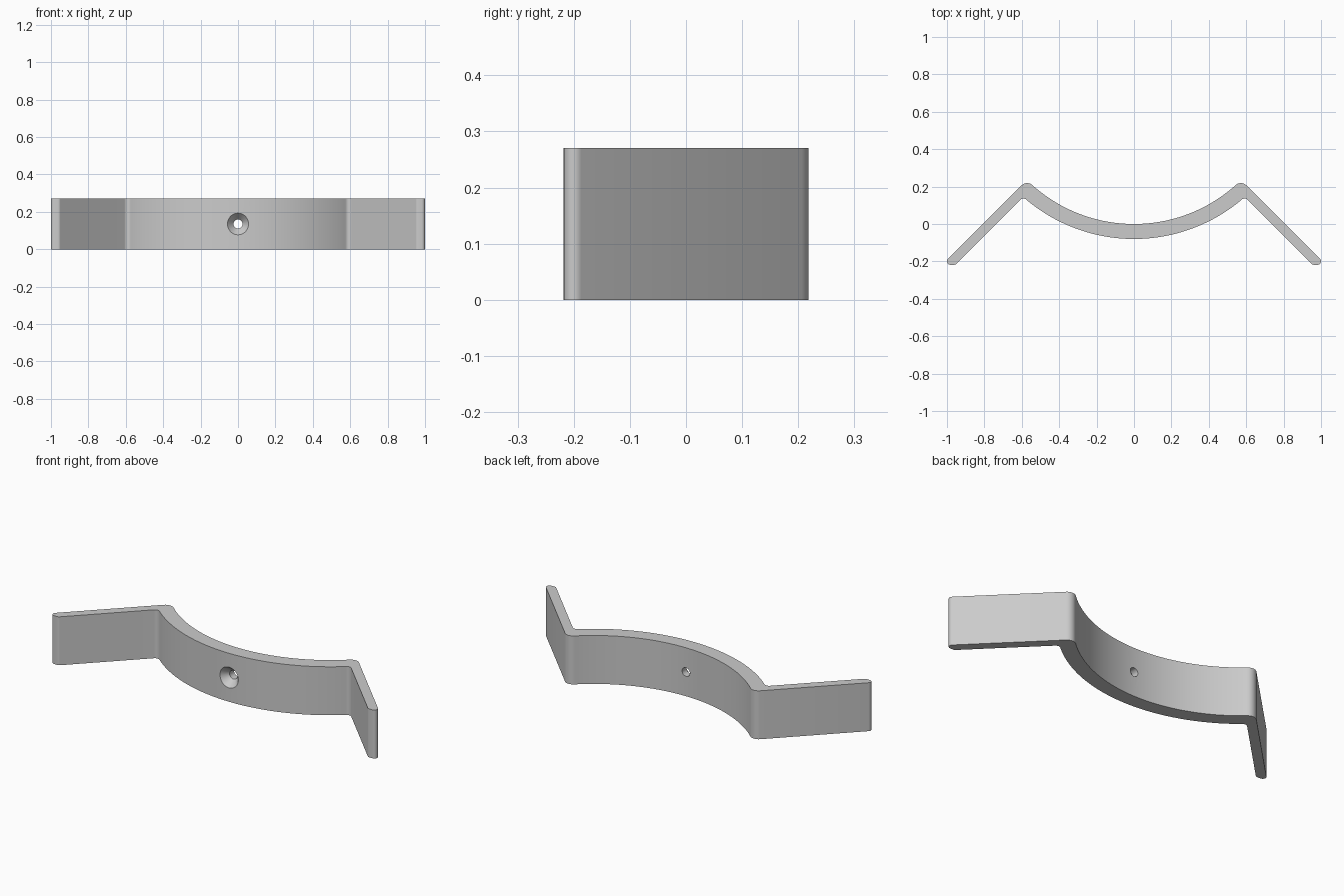
import bpy, bmesh
from math import sin, cos, asin, pi, tan
from mathutils import Vector, Matrix

cube = bpy.data.objects.get("Cube")
if cube:
    bpy.data.objects.remove(cube, do_unlink=True)

HEIGHT = 0.27
CENTRE_Y = 0.814          # centre of the curved middle
R_BACK, R_FRONT = 0.814, 0.894

grey = bpy.data.materials.new("plain grey")
grey.use_nodes = True
grey.diffuse_color = (0.6, 0.6, 0.6, 1)
grey.node_tree.nodes["Principled BSDF"].inputs["Base Color"].default_value = (0.6, 0.6, 0.6, 1)


def make_object(name, bm):
    bmesh.ops.recalc_face_normals(bm, faces=bm.faces)
    mesh = bpy.data.meshes.new(name)
    bm.to_mesh(mesh)
    bm.free()
    mesh.materials.append(grey)
    obj = bpy.data.objects.new(name, mesh)
    bpy.context.collection.objects.link(obj)
    return obj


def arc(radius, x_end, n=28):
    """Points on the curved middle from x = 0 out to x_end."""
    end = asin(x_end / radius)
    return [Vector((radius * sin(end * i / n), CENTRE_Y - radius * cos(end * i / n)))
            for i in range(n + 1)]


def fillet(before, corner, after, radius, n=8):
    """Round a corner of the outline with a circular arc."""
    a, b = (before - corner).normalized(), (after - corner).normalized()
    half = a.angle(b) / 2
    start = corner + a * radius / tan(half)
    centre = corner + (a + b).normalized() * radius / sin(half)
    sweep = pi - 2 * half
    spoke = start - centre
    side = -a                       # travel direction at the start
    return [centre + spoke * cos(sweep * i / n) + side * radius * sin(sweep * i / n)
            for i in range(n + 1)]


# Corners of the right half of the outline
back_arc = arc(R_BACK, 0.538)
front_arc = arc(R_FRONT, 0.568)
apex = Vector((0.572, 0.236))
crotch = Vector((0.592, 0.145))
tip = Vector((1.026, -0.218))
heel = Vector((0.955, -0.218))

half = (back_arc
        + fillet(back_arc[-1], apex, tip, 0.043)
        + fillet(apex, tip, heel, 0.0184)
        + fillet(tip, heel, crotch, 0.018)
        + fillet(heel, crotch, front_arc[-1], 0.024)
        + front_arc[::-1])
outline = half + [Vector((-p.x, p.y)) for p in half[-2:0:-1]]

# Bent strap: outline extruded upwards
bm = bmesh.new()
face = bm.faces.new([bm.verts.new((p.x, p.y, 0)) for p in outline])
top = bmesh.ops.extrude_face_region(bm, geom=[face])["geom"]
bmesh.ops.translate(bm, vec=(0, 0, HEIGHT),
                    verts=[v for v in top if isinstance(v, bmesh.types.BMVert)])
strap = make_object("bent_strap", bm)

# Countersunk screw hole: turned cutter
bm = bmesh.new()
profile = [(0, -0.1), (0.075, -0.1), (0.024, -0.04), (0.024, 0.05), (0, 0.05)]
verts = [bm.verts.new((r, y, HEIGHT / 2)) for r, y in profile]
edges = [bm.edges.new(pair) for pair in zip(verts, verts[1:])]
bmesh.ops.spin(bm, geom=verts + edges, cent=(0, 0, HEIGHT / 2), axis=(0, 1, 0),
               angle=2 * pi, steps=40)
bmesh.ops.remove_doubles(bm, verts=bm.verts, dist=0.0001)
cutter = make_object("screw_hole_cutter", bm)
cutter.hide_render = True

cut = strap.modifiers.new("screw hole", 'BOOLEAN')
cut.operation = 'DIFFERENCE'
cut.solver = 'EXACT'
cut.object = cutter

bpy.ops.object.select_all(action='DESELECT')
strap.select_set(True)
bpy.context.view_layer.objects.active = strap
bpy.ops.object.modifier_apply(modifier=cut.name)
bpy.data.objects.remove(cutter, do_unlink=True)
bpy.ops.object.shade_smooth_by_angle(angle=pi / 6)
